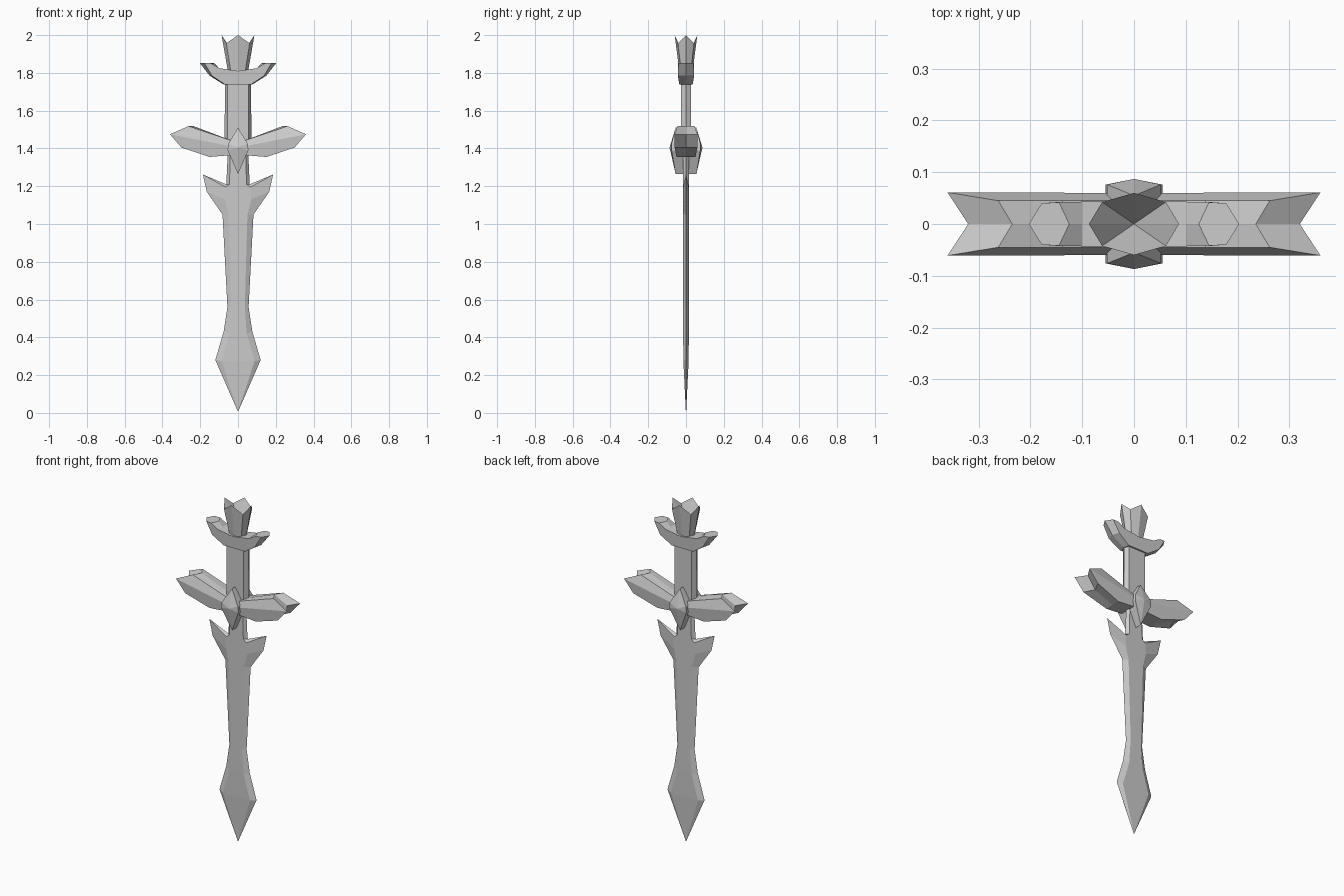
import bpy, bmesh, math

if "Cube" in bpy.data.objects:
    bpy.data.objects.remove(bpy.data.objects["Cube"])


def finish(name, bm):
    """Weld, fix normals and turn a bmesh into a flat-shaded object."""
    bmesh.ops.remove_doubles(bm, verts=bm.verts, dist=0.0004)
    bmesh.ops.recalc_face_normals(bm, faces=bm.faces)
    me = bpy.data.meshes.new(name)
    bm.to_mesh(me)
    bm.free()
    ob = bpy.data.objects.new(name, me)
    bpy.context.collection.objects.link(ob)
    return ob


def bridge(bm, rings):
    """Quads between successive closed rings of vertices."""
    for a, b in zip(rings, rings[1:]):
        n = len(a)
        for i in range(n):
            j = (i + 1) % n
            bm.faces.new((a[i], a[j], b[j], b[i]))


def loft(name, rings):
    bm = bmesh.new()
    vr = [[bm.verts.new(p) for p in r] for r in rings]
    bridge(bm, vr)
    bm.faces.new(vr[0])
    bm.faces.new(vr[-1])
    return finish(name, bm)


def hexagon(w, r, t, ze, zc):
    """Blade section: sharp edges at +-w, flat face out to +-r."""
    return [(-w, 0, ze), (-r, -t, zc), (r, -t, zc), (w, 0, ze), (r, t, zc), (-r, t, zc)]


# Blade: edge half-width, flat half-width, half-thickness, edge z, face z
loft("blade", [hexagon(*r) for r in (
    (0.002, 0.001, 0.001, 0.01, 0.01),
    (0.12, 0.088, 0.014, 0.28, 0.275),
    (0.076, 0.046, 0.015, 0.43, 0.42),
    (0.056, 0.036, 0.015, 0.56, 0.56),
    (0.082, 0.05, 0.015, 1.05, 1.05),
    (0.165, 0.07, 0.015, 1.17, 1.13),
    (0.186, 0.066, 0.015, 1.262, 1.195),
    (0.062, 0.045, 0.015, 1.21, 1.21),
    (0.052, 0.04, 0.015, 1.42, 1.42))])

# Grip
loft("grip", [hexagon(w, 0.055, 0.026, z, z) for w, z in ((0.072, 1.43), (0.068, 1.76))])


def wing(name, outline, side, ridge=None):
    """Wing from an x-z outline of (x, z, half depth, x on the centre line)."""
    bm = bmesh.new()
    front, mid, back = [[bm.verts.new((side * (xc if s == 0 else x), s * hw, z))
                         for x, z, hw, xc in outline] for s in (-1, 0, 1)]
    bridge_rows = ((front, mid), (mid, back))
    for a, b in bridge_rows:
        for i in range(len(a)):
            j = (i + 1) % len(a)
            bm.faces.new((a[i], a[j], b[j], b[i]))
    for row in (front, back):
        if ridge is None:
            bm.faces.new(row)
        else:
            # Split the face along the ridge between root and tip
            r0, r1 = ridge
            bm.faces.new(row[r0:r1 + 1])
            bm.faces.new(row[r1:] + row[:r0 + 1])
    return finish(name, bm)


guard = [(0.03, 1.41, 0.06, 0.03), (0.03, 1.44, 0.045, 0.03), (0.262, 1.518, 0.045, 0.235),
         (0.36, 1.475, 0.061, 0.32), (0.30, 1.405, 0.06, 0.27), (0.15, 1.355, 0.05, 0.15),
         (0.03, 1.365, 0.05, 0.03)]
pommel = [(0, 1.81, 0.043, 0), (0.10, 1.825, 0.043, 0.10), (0.145, 1.851, 0.042, 0.125),
          (0.178, 1.853, 0.04, 0.203), (0.138, 1.785, 0.043, 0.15), (0.068, 1.738, 0.035, 0.075),
          (0, 1.738, 0.035, 0)]
for side, label in ((-1, "left"), (1, "right")):
    wing("guard_wing_" + label, guard, side, (0, 3))
    wing("pommel_wing_" + label, pommel, side)

# Centre gem: diamond body with a raised facetted point front and back
bm = bmesh.new()
gem = [(0, 1.265, 0.055), (0.055, 1.39, 0.076), (0.052, 1.425, 0.076),
       (0, 1.51, 0.055), (-0.052, 1.425, 0.076), (-0.055, 1.39, 0.076)]
rings = [[bm.verts.new((x, s * y, z)) for x, z, y in gem] for s in (-1, 1)]
bridge(bm, rings)
for ring, s in zip(rings, (-1, 1)):
    tip = bm.verts.new((0, s * 0.087, 1.405))
    for i in range(6):
        bm.faces.new((ring[i], ring[(i + 1) % 6], tip))
finish("centre_gem", bm)

# Crown: eight-sided cup with four points and four notches
bm = bmesh.new()
base, rim = [], []
for i in range(8):
    a = i * math.pi / 4
    c, s = math.cos(a), math.sin(a)
    base.append(bm.verts.new((0.052 * c, 0.034 * s, 1.80)))
    rim.append(bm.verts.new((0.087 * c, 0.06 * s, 1.957 if i % 2 else 2.0)))
bridge(bm, [base, rim])
bm.faces.new(base)
well = bm.verts.new((0, 0, 1.87))
for i in range(8):
    bm.faces.new((rim[i], rim[(i + 1) % 8], well))
finish("crown", bm)
